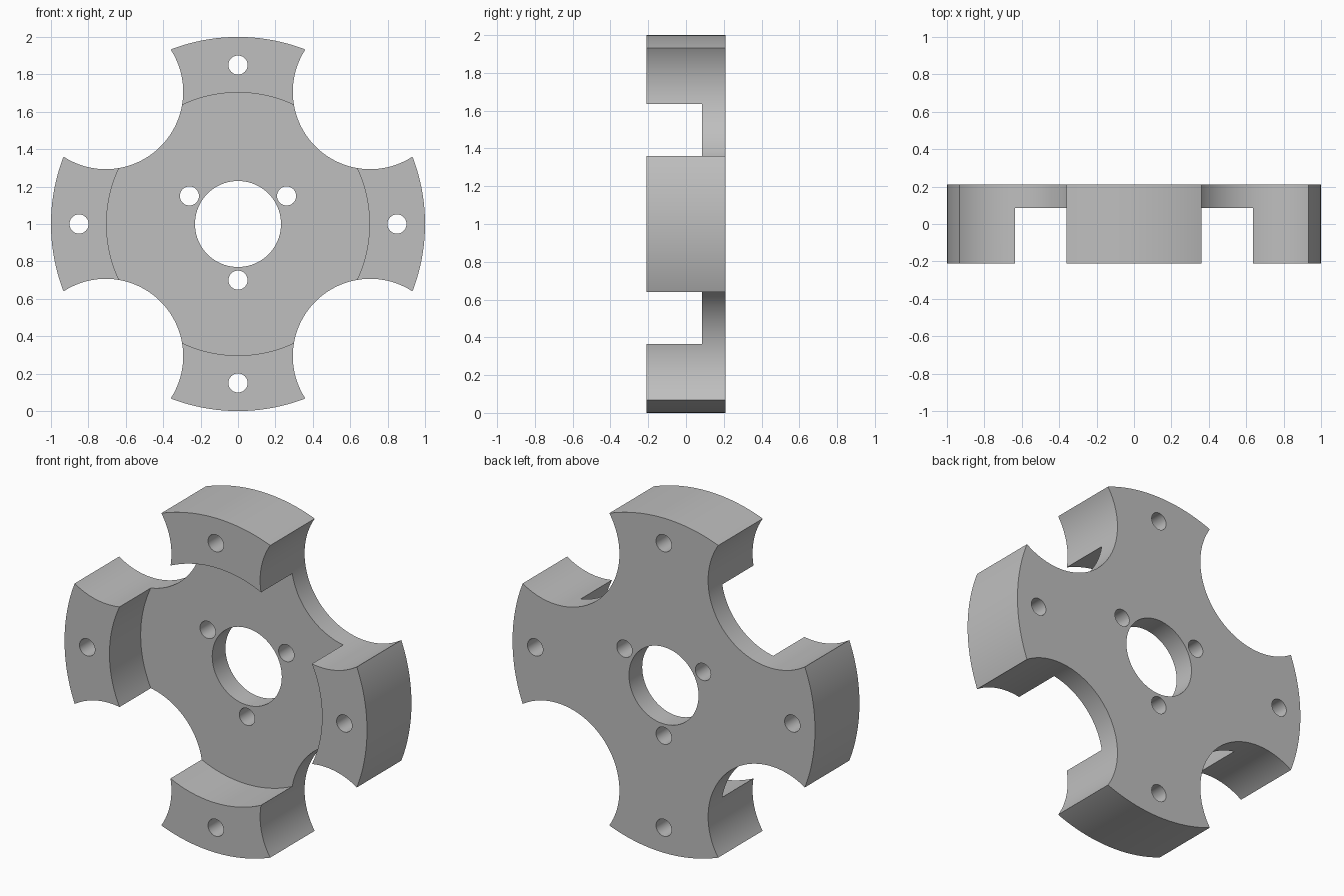
import bpy
from math import radians, sin, cos, pi

cube = bpy.data.objects.get("Cube")
if cube:
    bpy.data.objects.remove(cube, do_unlink=True)

HALF = 0.21          # half thickness of the whole part
PLATE_FRONT = 0.085  # front face of the thin web
CENTRE_Z = 1.0

metal = bpy.data.materials.new("plain_grey")
metal.use_nodes = True
grey = (0.52, 0.52, 0.52, 1)
metal.diffuse_color = grey
metal.node_tree.nodes["Principled BSDF"].inputs["Base Color"].default_value = grey


def cylinder(name, radius, y0, y1, reach=0, angle=0, sides=96):
    """Cylinder along y, placed at polar position (reach, angle) about the hub."""
    a = radians(angle)
    bpy.ops.mesh.primitive_cylinder_add(
        vertices=sides, radius=radius, depth=y1 - y0,
        location=(reach * cos(a), (y0 + y1) / 2, CENTRE_Z + reach * sin(a)),
        rotation=(pi / 2, 0, 0))
    obj = bpy.context.object
    obj.name = name
    return obj


def cut(target, cutter):
    cutter.hide_render = True
    mod = target.modifiers.new("cut", "BOOLEAN")
    mod.operation = "DIFFERENCE"
    mod.solver = "EXACT"
    mod.object = cutter
    bpy.context.view_layer.objects.active = target
    bpy.ops.object.modifier_apply(modifier=mod.name)
    bpy.data.objects.remove(cutter, do_unlink=True)


# Solid disc
hub = cylinder("four_arm_hub", 1.0, -HALF, HALF, sides=160)
hub.data.materials.append(metal)

# Round front pocket, leaving a thin web and raised arm ends
cut(hub, cylinder("pocket", 0.703, -0.5, PLATE_FRONT, sides=128))

# Scallops between the arms
for angle in (45, 135, 225, 315):
    cut(hub, cylinder("scallop", 0.414, -0.5, 0.5, 1.0, angle, sides=128))

# Central bore
cut(hub, cylinder("bore", 0.23, -0.5, 0.5))

# Bolt holes: three round the bore, one in each arm end
for angle in (30, 150, 270):
    cut(hub, cylinder("bore_bolt_hole", 0.051, -0.5, 0.5, 0.3, angle, 48))
for angle in (0, 90, 180, 270):
    cut(hub, cylinder("arm_bolt_hole", 0.051, -0.5, 0.5, 0.85, angle, 48))

bpy.ops.object.select_all(action="DESELECT")
hub.select_set(True)
bpy.context.view_layer.objects.active = hub
bpy.ops.object.transform_apply(location=True, rotation=True, scale=True)
bpy.ops.object.shade_smooth_by_angle(angle=radians(30))
